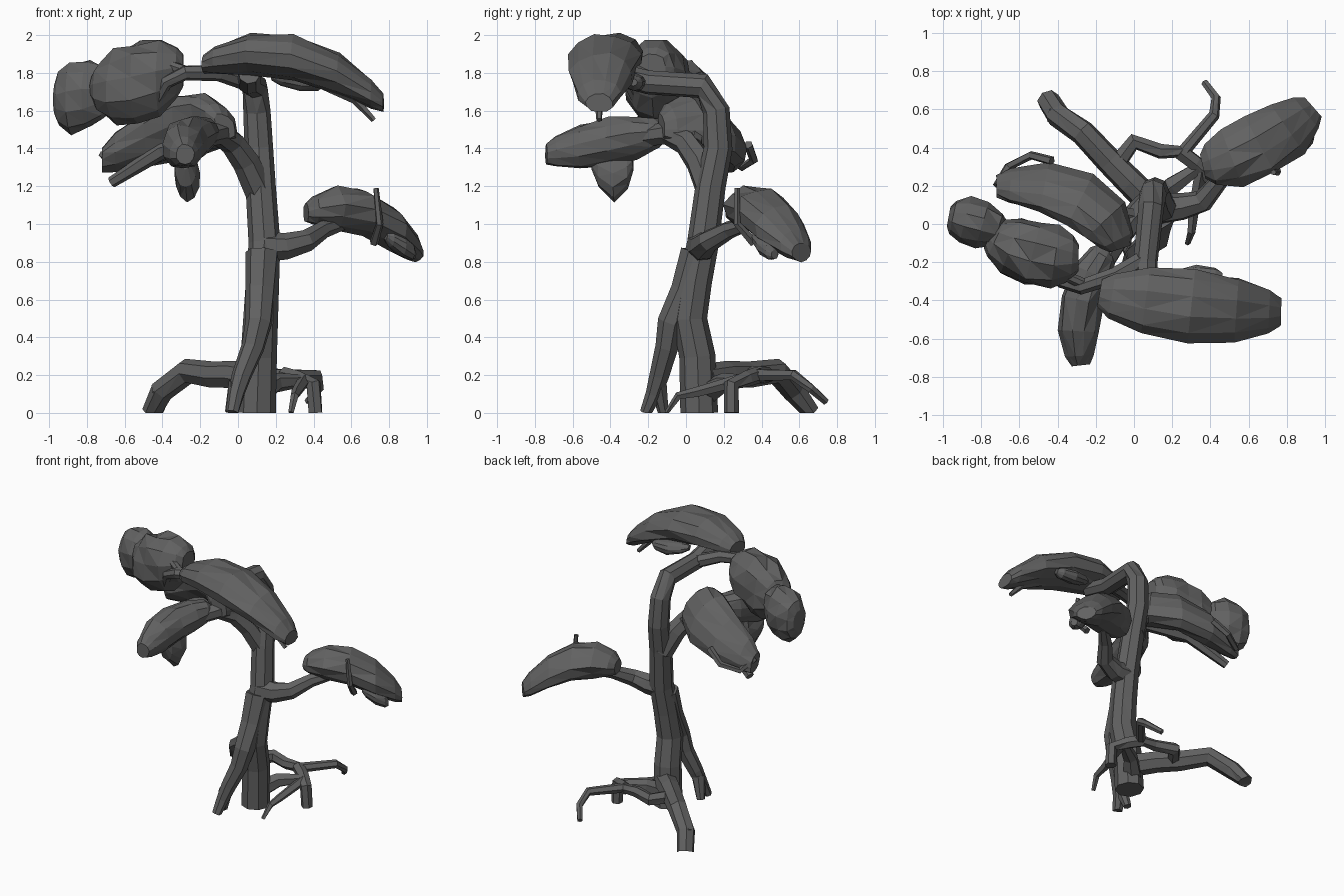
import bpy, bmesh, math, random
from mathutils import Vector

random.seed(4)
if "Cube" in bpy.data.objects:
    bpy.data.objects.remove(bpy.data.objects["Cube"], do_unlink=True)

grey = bpy.data.materials.new("dark grey")
grey.use_nodes = True
colour = (.12, .12, .12, 1)
grey.diffuse_color = colour
grey.node_tree.nodes["Principled BSDF"].inputs["Base Color"].default_value = colour


def loft(name, rings):
    """Skin a row of equal rings, close both ends and shade flat."""
    bm = bmesh.new()
    rows = []
    for ring in rings:
        rows.append([bm.verts.new((p.x, p.y, max(p.z, 0))) for p in ring])
    count = len(rows[0])
    for low, high in zip(rows, rows[1:]):
        for i in range(count):
            following = (i + 1) % count
            bm.faces.new((low[i], low[following], high[following], high[i]))
    bm.faces.new(rows[0][::-1])
    bm.faces.new(rows[-1])
    bmesh.ops.triangulate(bm, faces=bm.faces[:])
    bmesh.ops.recalc_face_normals(bm, faces=bm.faces[:])
    mesh = bpy.data.meshes.new(name)
    bm.to_mesh(mesh)
    bm.free()
    mesh.materials.append(grey)
    obj = bpy.data.objects.new(name, mesh)
    bpy.context.collection.objects.link(obj)


def tangent(points, i):
    """Direction of a path at one of its points."""
    ahead = points[min(i + 1, len(points) - 1)]
    behind = points[max(i - 1, 0)]
    return (ahead - behind).normalized()


def limb(name, start_radius, end_radius, *path, sides=7):
    """Faceted limb that tapers evenly along a path."""
    points = [Vector(p) for p in path]
    side = tangent(points, 0).orthogonal()
    rings = []
    for i, point in enumerate(points):
        along = tangent(points, i)
        side = (side - along * side.dot(along)).normalized()
        other = along.cross(side)
        share = i / (len(points) - 1)
        radius = start_radius + (end_radius - start_radius) * share
        ring = []
        for k in range(sides):
            angle = math.tau * k / sides
            offset = side * math.cos(angle) + other * math.sin(angle)
            ring.append(point + offset * radius)
        rings.append(ring)
    loft(name, rings)


def canopy(name, half_width, half_height, start, middle, end, sections=7, sides=11, tilt=0):
    """Rough domed foliage pad along an arc through three points."""
    start, middle, end = Vector(start), Vector(middle), Vector(end)
    points, sizes = [], []
    for i in range(sections):
        # Closer sections near the ends make them blunt and round
        sweep = math.pi * i / (sections - 1)
        t = (1 - math.cos(sweep)) / 2
        bend = (middle - (start + end) / 2) * 4 * t * (1 - t)
        points.append(start.lerp(end, t) + bend)
        sizes.append(max(math.sin(sweep), .25) ** .65)
    rings = []
    for i, (point, size) in enumerate(zip(points, sizes)):
        along = tangent(points, i)
        across = Vector((-along.y, along.x, 0)).normalized()
        ring = []
        for k in range(sides):
            angle = math.tau * (k + .25) / sides
            rough = random.uniform(.9, 1.06) * size
            reach = math.cos(angle) * half_width * rough
            p = point + across * reach
            p.z += math.sin(angle) * half_height * rough + reach * tilt
            ring.append(p)
        rings.append(ring)
    loft(name, rings)


# Trunk, bending forward at the crown
limb("trunk", .1, .06, (.1, .07, 0), (.11, .06, .3), (.12, .02, .5), (.13, .05, .7),
     (.14, .09, .9), (.12, .13, 1.2), (.11, .17, 1.4), (.1, .16, 1.6), (.09, .09, 1.73),
     (.06, -.2, 1.75), (.06, -.4, 1.8), sides=8)

# Branches
limb("upper_branch", .05, .03, (.06, -.18, 1.75), (-.1, -.27, 1.8), (-.28, -.33, 1.8),
     (-.38, -.3, 1.75), (-.44, -.25, 1.64))
limb("upper_twig", .03, .025, (-.25, -.32, 1.8), (-.36, -.27, 1.84), (-.46, -.18, 1.78))
limb("middle_branch", .08, .055, (.11, .13, 1.18), (.04, .07, 1.33), (-.03, .0, 1.43),
     (-.1, -.1, 1.48), (-.18, -.24, 1.46))
limb("middle_back_branch", .06, .04, (-.03, .03, 1.42), (-.12, .05, 1.5), (-.26, .1, 1.48))
limb("low_branch", .085, .035, (.13, .08, .88), (.25, .09, .88), (.36, .12, .91),
     (.45, .23, .97), (.55, .33, 1))

# Foliage pads
canopy("top_canopy", .19, .125, (-.18, -.36, 1.85), (.3, -.43, 1.88), (.77, -.46, 1.64))
canopy("top_hanging_pad", .06, .05, (.18, -.3, 1.78), (.33, -.27, 1.75), (.46, -.28, 1.75),
       sections=5)
canopy("left_canopy", .18, .22, (-.29, -.18, 1.82), (-.53, -.15, 1.75), (-.75, -.06, 1.72))
canopy("left_tip_canopy", .13, .2, (-.68, -.04, 1.7), (-.84, .01, 1.68), (-.97, .04, 1.66),
       sections=6)
canopy("middle_canopy", .15, .15, (-.07, -.13, 1.52), (-.28, .13, 1.52), (-.72, .2, 1.34),
       tilt=.5)
canopy("front_canopy", .12, .13, (-.14, -.13, 1.48), (-.27, -.4, 1.44), (-.28, -.74, 1.37))
canopy("front_hanging_pad", .07, .13, (-.26, -.28, 1.33), (-.27, -.38, 1.25),
       (-.28, -.5, 1.34), sections=5)
canopy("right_canopy", .17, .13, (.36, .3, 1.06), (.66, .41, 1.06), (.94, .61, .85))
canopy("right_hanging_pad", .06, .06, (.78, .37, .94), (.86, .42, .89), (.93, .47, .84),
       sections=5)

# Twigs hugging the pads
limb("top_twig", .035, .015, (.4, -.42, 1.77), (.62, -.46, 1.66), (.72, -.46, 1.55), sides=5)
limb("right_twig", .015, .025, (.73, .27, 1.19), (.75, .27, 1), (.72, .36, .9), sides=5)
limb("middle_twig", .02, .025, (-.72, .2, 1.37), (-.66, .3, 1.3), (-.54, .36, 1.34),
     (-.43, .33, 1.42), sides=5)
limb("middle_under_branch", .06, .03, (-.12, -.04, 1.46), (-.4, .1, 1.39),
     (-.67, .19, 1.22), sides=6)

# Roots
limb("front_root", .09, .035, (.13, .06, .85), (.12, 0, .65), (.11, -.08, .48),
     (.08, -.1, .35), (.02, -.14, .2), (-.01, -.17, .1), (-.03, -.21, 0))
limb("front_root_toe", .05, .03, (0, -.15, .16), (-.04, -.12, 0))
limb("left_root", .08, .06, (.1, .1, .18), (-.02, .22, .2), (-.13, .33, .2),
     (-.27, .48, .22), (-.4, .57, .12), (-.45, .65, 0))
limb("left_root_knob", .06, .05, (-.37, .55, .14), (-.43, .58, .11))
limb("back_root", .05, .02, (-.1, .3, .2), (0, .43, .2), (.14, .38, .2), (.26, .38, .2),
     (.42, .57, .2), (.43, .66, .13), (.37, .74, .06), sides=6)
limb("right_root", .045, .04, (.24, .38, .2), (.32, .32, .18), (.4, .24, .15),
     (.41, .24, 0), sides=6)
limb("right_thin_root", .035, .015, (.35, .28, .17), (.31, .06, .11), (.3, -.04, .09),
     (.28, -.1, 0), sides=5)
limb("base_root", .07, .035, (.1, .1, .1), (.2, .2, .16), (.33, .29, .17), sides=6)
